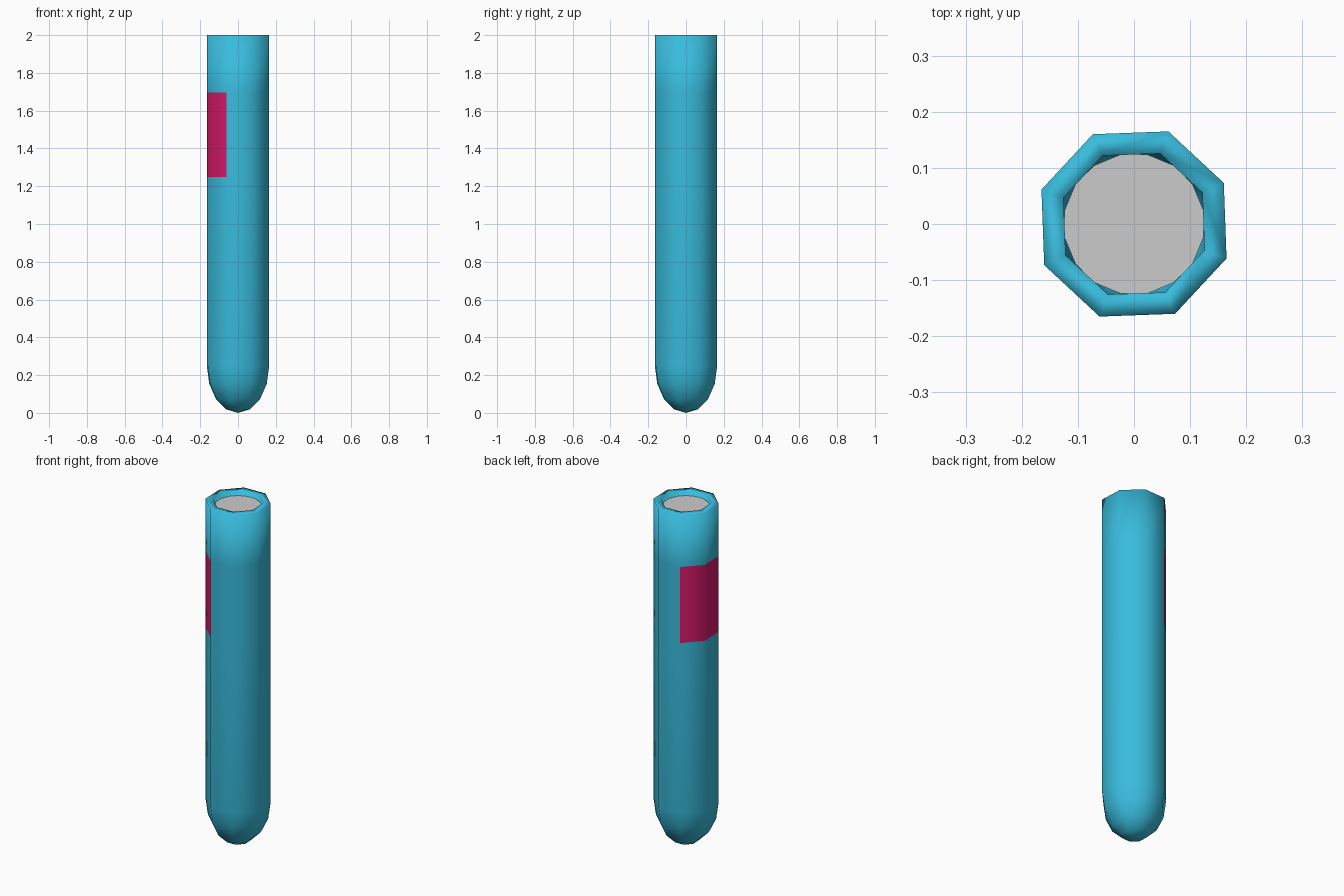
import bpy, bmesh
from math import sin, cos, pi, radians

if "Cube" in bpy.data.objects:
    bpy.data.objects.remove(bpy.data.objects["Cube"])


def material(name, rgb):
    m = bpy.data.materials.new(name)
    m.diffuse_color = (*rgb, 1)
    m.use_nodes = True
    m.node_tree.nodes["Principled BSDF"].inputs["Base Color"].default_value = m.diffuse_color
    return m


def lathe(name, profile, sides, offset, mats=(), pick=None):
    """Revolve (radius, z) points; radius 0 becomes a single pole vertex."""
    bm = bmesh.new()
    rings = []
    for r, z in profile:
        if r == 0:
            rings.append([bm.verts.new((0, 0, z))] * sides)
        else:
            rings.append([bm.verts.new((r * cos(offset + 2 * pi * i / sides),
                                        r * sin(offset + 2 * pi * i / sides), z))
                          for i in range(sides)])
    for k, (a, b) in enumerate(zip(rings, rings[1:])):
        for i in range(sides):
            j = (i + 1) % sides
            corners = list(dict.fromkeys((a[i], a[j], b[j], b[i])))
            f = bm.faces.new(corners)
            f.smooth = True
            if pick:
                f.material_index = pick(k, i)
    bm.normal_update()
    me = bpy.data.meshes.new(name)
    bm.to_mesh(me)
    bm.free()
    for m in mats:
        me.materials.append(m)
    ob = bpy.data.objects.new(name, me)
    bpy.context.collection.objects.link(ob)
    return ob


def dome(r, base, height):
    """Rounded bottom in four steps, from pole to full radius."""
    return [(r * sin(t * pi / 8), base + height * (1 - cos(t * pi / 8)))
            for t in range(5)]


blue = material("tube_blue", (0.04, 0.50, 0.72))
pink = material("label_pink", (0.65, 0.01, 0.14))

# Tube: outer wall with loops for the label, flat rim, inner wall down to inner dome
R, r = 0.176, 0.134
outer = dome(R, 0, 0.25) + [(R, 1.25), (R, 1.695), (R, 2.0)]
inner = [(r, 2.0)] + dome(r, 0.05, 0.2)[::-1]
label_row = 5
lathe("tube", outer + inner, 8, radians(24.6), (blue, pink),
      lambda k, i: 1 if k == label_row and i in (2, 3, 4) else 0)

# Contents: sixteen-sided column with a flat top just below the rim
q = 0.126
contents = lathe("contents", dome(q, 0.07, 0.2) + [(q, 1.975), (0, 1.975)],
                 16, radians(11.25))
# keep the flat top crisp
bpy.context.view_layer.objects.active = contents
contents.select_set(True)
bpy.ops.object.shade_smooth_by_angle(angle=radians(40))
